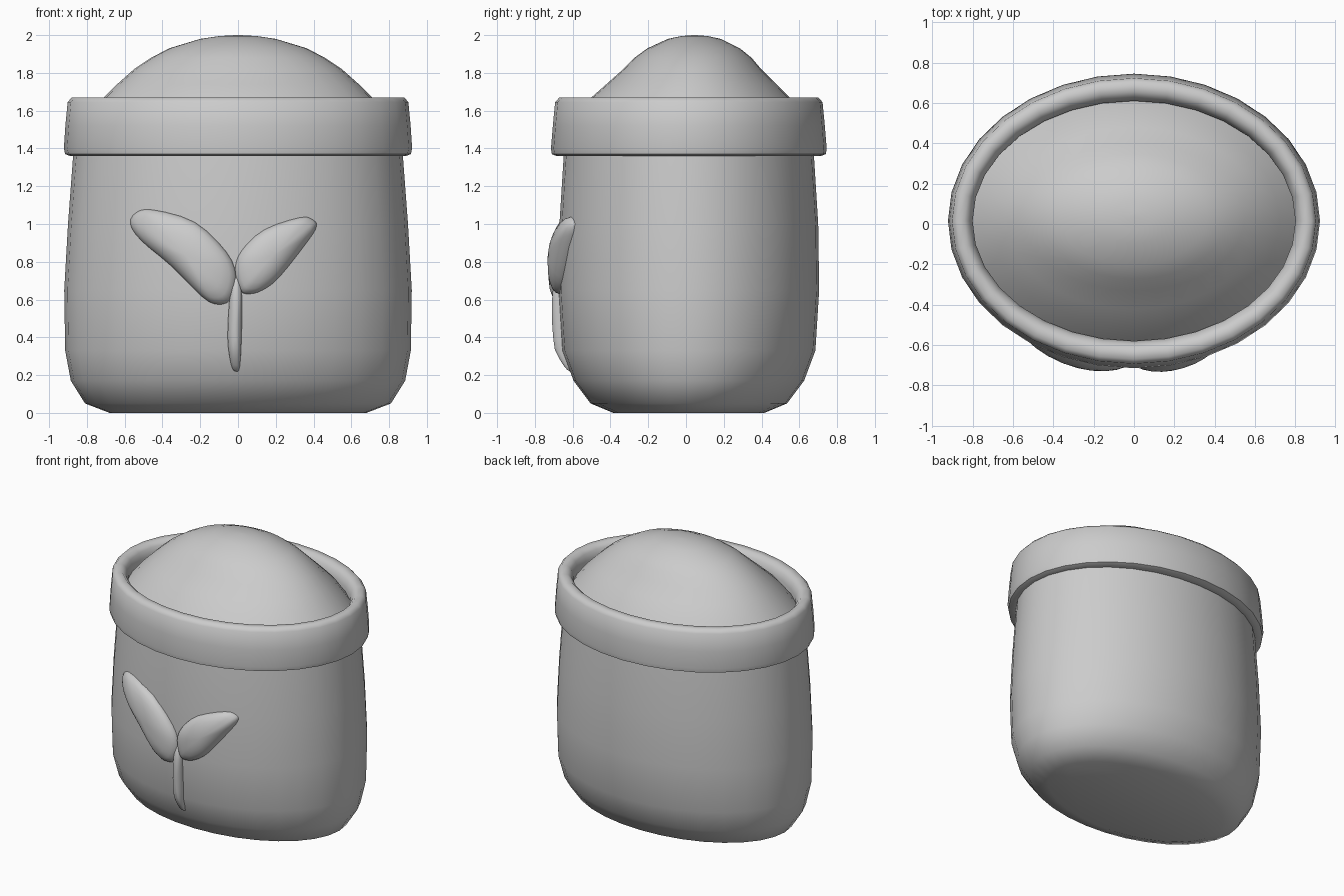
import bpy
import math
from mathutils import Vector

if "Cube" in bpy.data.objects:
    bpy.data.objects.remove(bpy.data.objects["Cube"])

SIDES = 32
CENTRE_Y = 0.015

grey = bpy.data.materials.new("plain_grey")
grey.use_nodes = True
colour = (0.6, 0.6, 0.6, 1)
grey.diffuse_color = colour
grey.node_tree.nodes["Principled BSDF"].inputs["Base Color"].default_value = colour


def make_object(name, verts, faces, angle):
    mesh = bpy.data.meshes.new(name)
    mesh.from_pydata(verts, [], faces)
    mesh.materials.append(grey)
    obj = bpy.data.objects.new(name, mesh)
    bpy.context.collection.objects.link(obj)
    bpy.ops.object.select_all(action="DESELECT")
    obj.select_set(True)
    bpy.context.view_layer.objects.active = obj
    bpy.ops.object.mode_set(mode="EDIT")
    bpy.ops.mesh.select_all(action="SELECT")
    bpy.ops.mesh.normals_make_consistent(inside=False)
    bpy.ops.object.mode_set(mode="OBJECT")
    bpy.ops.object.shade_smooth_by_angle(angle=math.radians(angle))
    return obj


def bridge(rings, size, closed=False):
    """Quads between neighbouring rings of equal size."""
    pairs = [(r, (r + 1) % rings) for r in range(rings if closed else rings - 1)]
    return [(a * size + i, a * size + (i + 1) % size,
             b * size + (i + 1) % size, b * size + i)
            for a, b in pairs for i in range(size)]


def oval_loft(name, profile, closed=False, angle=50):
    """Stack of ovals, each given as half width, half depth, height."""
    verts = []
    for rx, ry, z in profile:
        for i in range(SIDES):
            a = math.tau * i / SIDES
            verts.append((rx * math.cos(a), CENTRE_Y + ry * math.sin(a), z))
    faces = bridge(len(profile), SIDES, closed)
    if not closed:
        last = len(verts) - SIDES
        faces += [tuple(range(SIDES)), tuple(range(last, last + SIDES))]
    return make_object(name, verts, faces, angle)


# Pot body
body = [(0.68, 0.4, 0), (0.81, 0.52, 0.05), (0.885, 0.61, 0.17),
        (0.915, 0.67, 0.33), (0.92, 0.69, 0.65), (0.9, 0.685, 1),
        (0.87, 0.66, 1.4), (0.86, 0.65, 1.5)]
oval_loft("pot_body", body)

# Thick rounded rim
rim = [(0.8, 0.595, 1.4), (0.8, 0.595, 1.6), (0.815, 0.61, 1.645),
       (0.84, 0.64, 1.67), (0.88, 0.685, 1.67), (0.902, 0.708, 1.645),
       (0.914, 0.72, 1.52), (0.922, 0.73, 1.4), (0.915, 0.725, 1.37),
       (0.89, 0.7, 1.36), (0.85, 0.65, 1.36)]
oval_loft("pot_rim", rim, closed=True)

# Mounded soil
soil = [(0.82, 0.62, 1.54), (0.72, 0.535, 1.66), (0.64, 0.45, 1.74),
        (0.55, 0.365, 1.82), (0.46, 0.31, 1.88), (0.365, 0.245, 1.93),
        (0.2, 0.14, 1.98), (0.1, 0.07, 1.995), (0.01, 0.01, 2)]
mound = oval_loft("soil_mound", soil, angle=60)
for v in mound.data.vertices:
    v.co.y += 0.03 * max(0, (v.co.z - 1.54) / 0.46)


def wall_y(x, z):
    """Depth of the front of the pot wall."""
    for (ax, ay, az), (bx, by, bz) in zip(body, body[1:]):
        if az <= z <= bz:
            t = (z - az) / (bz - az)
            rx, ry = ax + (bx - ax) * t, ay + (by - ay) * t
            return CENTRE_Y - ry * math.sqrt(max(0, 1 - (x / rx) ** 2))


def smooth_loop(points, steps=3):
    """Closed spline through the points."""
    pts = [Vector(p) for p in points]
    n = len(pts)
    out = []
    for i in range(n):
        a, b, c, d = (pts[(i + k) % n] for k in (-1, 0, 1, 2))
        for s in range(steps):
            t = s / steps
            out.append(b + (c - a) * t / 2 + (a - b * 2.5 + c * 2 - d / 2) * t ** 2
                       + (b * 3 - a - c * 3 + d) * t ** 3 / 2)
    return out


def pillow(name, outline, bulge):
    """Puffed relief following the pot wall."""
    loop = smooth_loop(outline)
    mid = sum(loop, Vector((0, 0))) / len(loop)
    # back ring is sunk into the wall
    rings = [(1, 0.03)] + [(math.cos(a), -bulge * math.sin(a))
                           for a in (math.radians(d) for d in range(0, 90, 15))]
    verts = []
    for scale, offset in rings:
        for p in loop:
            q = mid + (p - mid) * scale
            verts.append((q.x, wall_y(q.x, q.y) + offset, q.y))
    n = len(loop)
    verts.append((mid.x, wall_y(mid.x, mid.y) - bulge, mid.y))
    faces = bridge(len(rings), n)
    start = (len(rings) - 1) * n
    faces += [(start + i, start + (i + 1) % n, len(verts) - 1) for i in range(n)]
    faces.append(tuple(range(n)))
    make_object(name, verts, faces, 70)


# Sprout relief on the front
pillow("right_leaf", [(-0.57, 1), (-0.54, 1.06), (-0.45, 1.075), (-0.23, 1.01),
                      (-0.06, 0.85), (-0.01, 0.72), (-0.04, 0.6), (-0.11, 0.575),
                      (-0.19, 0.615), (-0.35, 0.775), (-0.51, 0.91)], 0.075)
pillow("left_leaf", [(0.415, 0.985), (0.4, 1.02), (0.33, 1.035), (0.14, 0.97),
                     (0.02, 0.86), (-0.015, 0.76), (0.01, 0.65), (0.06, 0.63),
                     (0.13, 0.65), (0.22, 0.72), (0.37, 0.91)], 0.07)
pillow("stem", [(-0.01, 0.72), (0.018, 0.66), (0.02, 0.45), (0.01, 0.25),
                (-0.01, 0.22), (-0.035, 0.25), (-0.055, 0.4), (-0.04, 0.65)], 0.045)
